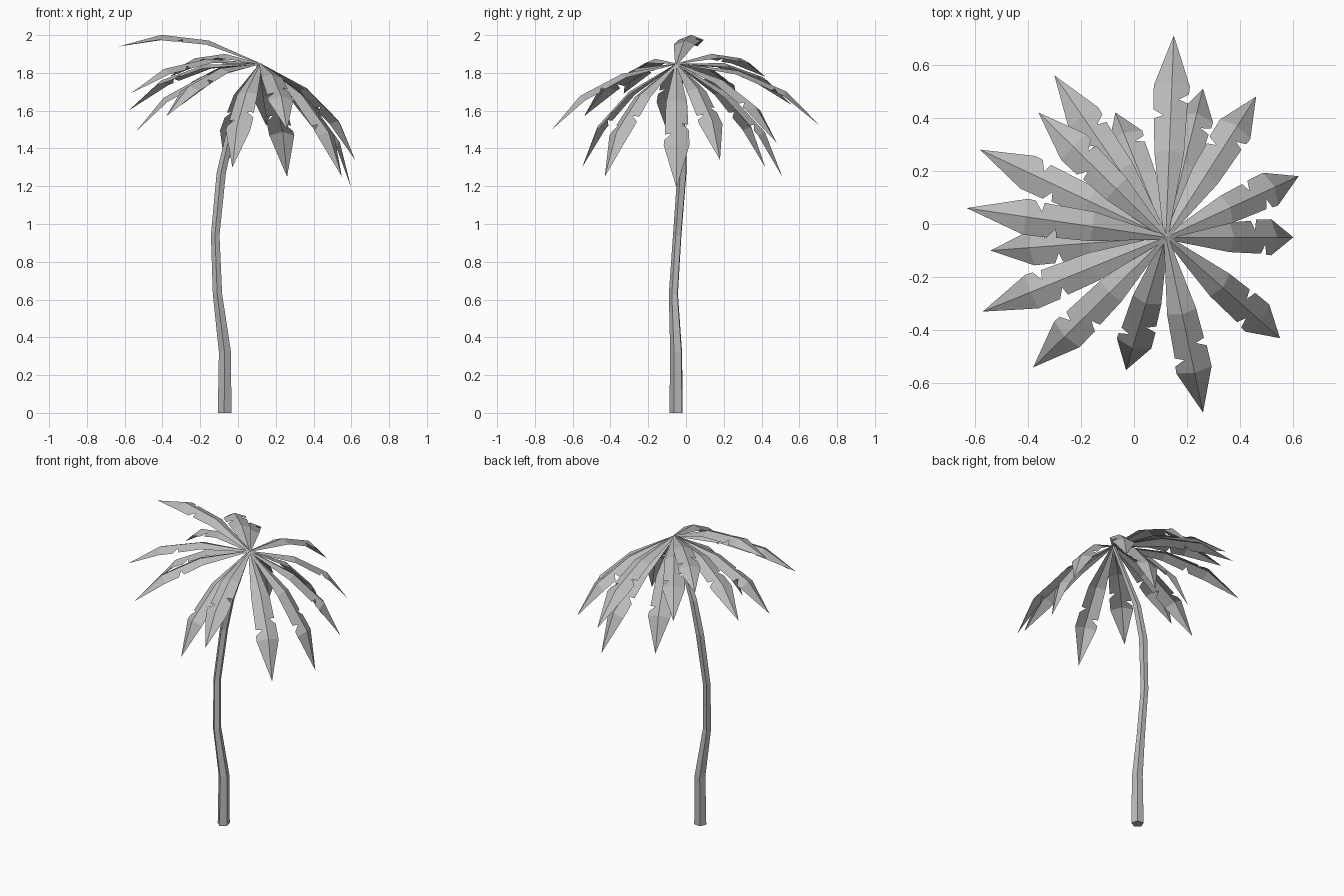
import bpy
import math
from mathutils import Vector

cube = bpy.data.objects.get("Cube")
if cube:
    bpy.data.objects.remove(cube, do_unlink=True)

grey = bpy.data.materials.new("plain_grey")
grey.use_nodes = True
colour = (0.5, 0.5, 0.5, 1)
grey.diffuse_color = colour
grey.node_tree.nodes["Principled BSDF"].inputs["Base Color"].default_value = colour


def add_mesh(name, verts, faces):
    mesh = bpy.data.meshes.new(name)
    mesh.from_pydata(verts, [], faces)
    mesh.materials.append(grey)
    mesh.update()
    obj = bpy.data.objects.new(name, mesh)
    bpy.context.collection.objects.link(obj)
    return obj


HUB = Vector((0.12, -0.05, 1.85))

# Trunk: five-sided rings swept up a bent path, as (x, y, z, radius)
path = [(-0.07, -0.05, 0, 0.038), (-0.068, -0.05, 0.32, 0.034),
        (-0.108, -0.065, 0.63, 0.026), (-0.12, -0.045, 0.94, 0.024),
        (-0.088, -0.02, 1.27, 0.026), (-0.04, -0.02, 1.48, 0.024),
        (0.115, -0.05, 1.845, 0.012)]
SIDES = 5
verts, faces = [], []
for x, y, z, r in path:
    for k in range(SIDES):
        a = math.radians(-95 + 360 * k / SIDES)
        verts.append((x + r * math.cos(a), y + r * math.sin(a), z))
for i in range(len(path) - 1):
    for k in range(SIDES):
        a, b = i * SIDES + k, i * SIDES + (k + 1) % SIDES
        faces.append((a, b, b + SIDES, a + SIDES))
faces.append(tuple(reversed(range(SIDES))))
faces.append(tuple(range(len(verts) - SIDES, len(verts))))
add_mesh("trunk", verts, faces)

# Fronds: folded sheets with a bent ridge and one notch on each edge
BEND, ELBOW, KNEE = 0.115, 0.38, 0.715


def ridge_height(s):
    if s < ELBOW:
        return BEND * s / ELBOW
    if s < KNEE:
        return BEND
    return BEND * (1 - s) / (1 - KNEE)


def edge_stations(notch):
    return [(0, 0.008), (ELBOW, 0.056), (notch, 0.062), (notch + 0.01, 0.028),
            (notch + 0.045, 0.066), (KNEE, 0.068), (1, 0)]


def add_frond(name, tip):
    chord = Vector(tip) - HUB
    length = chord.length
    along = chord.normalized()
    side = Vector((0, 0, 1)).cross(along).normalized()
    up = along.cross(side)
    verts, faces = [], []
    for sign, notch in ((1, 0.55), (-1, 0.63)):
        start = len(verts)
        stations = edge_stations(notch)
        for s, w in stations:
            ridge = HUB + (along * s + up * ridge_height(s)) * length
            verts.append(ridge)
            verts.append(ridge + side * sign * w - up * w * 0.4)
        for i in range(len(stations) - 1):
            a = start + 2 * i
            face = [a, a + 2, a + 3, a + 1]
            if i == len(stations) - 2:
                face = [a, a + 2, a + 1]
            faces.append(face if sign > 0 else face[::-1])
    add_mesh(name, verts, faces)


tips = [(0.15, 0.71, 1.52), (0.26, 0.51, 1.25), (0.46, 0.48, 1.43),
        (0.62, 0.18, 1.34), (0.60, -0.05, 1.19), (0.55, -0.43, 1.25),
        (0.26, -0.71, 1.50), (-0.03, -0.55, 1.30), (-0.38, -0.54, 1.57),
        (-0.57, -0.33, 1.69), (-0.54, -0.10, 1.49), (-0.63, 0.06, 1.94),
        (-0.58, 0.28, 1.60), (-0.36, 0.42, 1.78), (-0.30, 0.56, 1.63),
        (-0.07, 0.42, 1.30)]
for n, tip in enumerate(tips):
    add_frond(f"frond_{n + 1}", tip)
